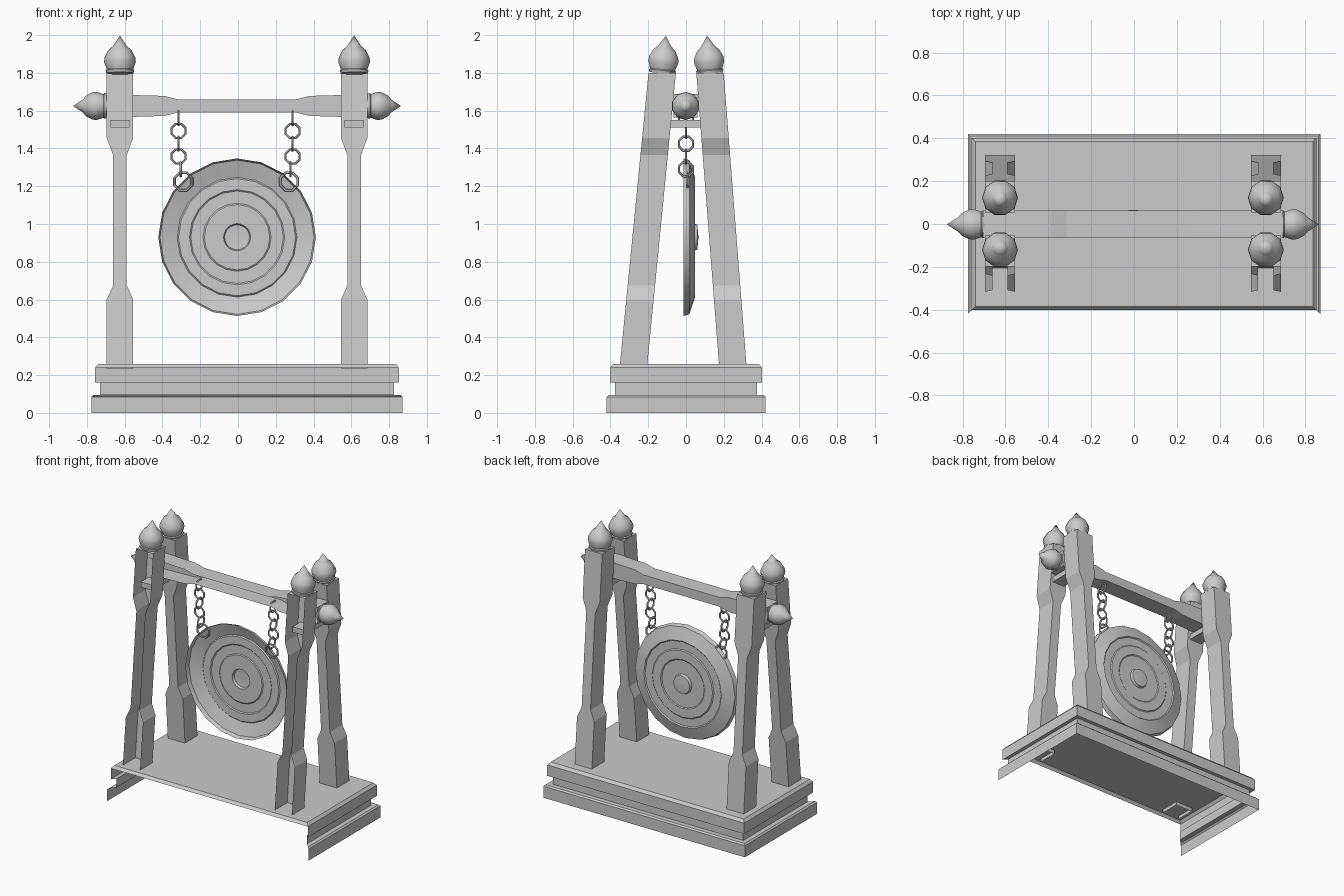
import bpy, bmesh
from math import radians, cos, sin, pi
from mathutils import Matrix, Vector

if "Cube" in bpy.data.objects:
    bpy.data.objects.remove(bpy.data.objects["Cube"])

CX = -0.005   # stand's middle line in x


def make(name, rings, closed=True, skip=(), cap_start=False, cap_end=False, smooth=None):
    """Loft equal-length rings of points; skip = side indices left open."""
    bm = bmesh.new()
    vr = [[bm.verts.new(p) for p in r] for r in rings]
    n = len(rings[0])
    for a, b in zip(vr, vr[1:]):
        for i in range(n):
            if i in skip:
                continue
            j = (i + 1) % n
            bm.faces.new((a[i], a[j], b[j], b[i]))
    if cap_start:
        bm.faces.new(vr[0][::-1])
    if cap_end:
        bm.faces.new(vr[-1])
    bmesh.ops.remove_doubles(bm, verts=bm.verts, dist=1e-5)
    bmesh.ops.recalc_face_normals(bm, faces=bm.faces)
    me = bpy.data.meshes.new(name)
    bm.to_mesh(me)
    bm.free()
    ob = bpy.data.objects.new(name, me)
    bpy.context.collection.objects.link(ob)
    if smooth:
        bpy.ops.object.select_all(action='DESELECT')
        ob.select_set(True)
        bpy.context.view_layer.objects.active = ob
        bpy.ops.object.shade_smooth_by_angle(angle=radians(smooth))
    return ob


def lathe(name, profile, n, mat, smooth=45):
    rings = [[mat @ Vector((r * cos(2 * pi * i / n), r * sin(2 * pi * i / n), h))
              for i in range(n)] for r, h in profile]
    return make(name, rings, smooth=smooth)


def rect(x0, x1, y0, y1, z):
    # side 0 faces -y, side 1 +x, side 2 +y, side 3 -x
    return [(x0, y0, z), (x1, y0, z), (x1, y1, z), (x0, y1, z)]


# Stepped plinth, open at the -y side and underneath
steps = [(0, 0), (0, .085), (.01, .095), (.045, .095), (.045, .16),
         (.018, .16), (.018, .24)]
top = [(.018, .24), (.035, .26)]


def tier(d, z):
    return rect(-.775 + d, .87 - d, -.42 + d, .42 - d, z)


make("plinth_sides", [tier(*s) for s in steps], skip=(0,))
make("plinth_deck", [tier(*s) for s in top], cap_end=True)

# Leaning posts with waisted middles and pointed finials
FINIAL = [(0, 0), (.072, 0), (.076, .015), (.070, .02), (.084, .06), (.081, .085),
          (.062, .122), (.038, .143), (.036, .146), (0, .2)]
POST = [(.235, .07), (.60, .07), (.675, .036), (1.365, .036), (1.455, .07), (1.8, .07)]
for side, sx in (("left", -1), ("right", 1)):
    x = CX + sx * .62
    for pos, y_low, y_top in (("front", -.277, -.126), ("back", .247, .127)):
        lean = (y_top - y_low) / 1.54
        rings = []
        for z, h in POST:
            y = y_low + lean * (z - .26)
            rings.append(rect(x - h, x + h, y - .0725, y + .0725, z))
        make(f"{pos}_{side}_post", rings, cap_end=True,
             skip=(0,) if pos == "front" else ())
        tilt = Vector((0, lean, 1)).to_track_quat('Z', 'Y').to_matrix().to_4x4()
        lathe(f"{pos}_{side}_finial", FINIAL, 10,
              Matrix.Translation((x, y_top, 1.798)) @ tilt)

    # Cross bar carrying the beam
    make(f"{side}_cross_bar",
         [rect(x - .05, x + .05, -.17, .17, z) for z in (1.51, 1.55)],
         cap_start=True, cap_end=True)

    # Finial on the beam end
    lathe(f"{side}_beam_finial", FINIAL, 10,
          Matrix.Translation((CX + sx * .69, -.002, 1.625))
          @ Matrix.Rotation(sx * pi / 2, 4, 'Y') @ Matrix.Scale(.89, 4))

# Beam, thinner in the middle, open at the -y side
beam = [(-.7, .062), (-.385, .053), (-.31, .034), (.31, .034), (.385, .053), (.7, .062)]
make("beam", [[(CX + x, -.065, 1.625 - h), (CX + x, -.065, 1.625 + h),
               (CX + x, .062, 1.625 + h), (CX + x, .062, 1.625 - h)] for x, h in beam],
     skip=(0,), cap_start=True, cap_end=True)


# Chains of alternating eight-sided links, with a larger ring on the gong
def link(name, centre, major, minor, rot):
    mat = Matrix.Translation(centre) @ rot
    profile = [(major + minor * cos(a), minor * sin(a))
               for a in (i * pi / 3 for i in range(7))]
    lathe(name, profile, 8, mat @ Matrix.Rotation(pi / 8, 4, 'Z'))


FACING = Matrix.Rotation(-pi / 2, 4, 'X')
EDGE_ON = Matrix.Rotation(pi / 2, 4, 'Y')
for side, sx in (("left", -1), ("right", 1)):
    for k in range(5):
        drift = .012 if k == 4 else 0
        link(f"{side}_chain_link_{k + 1}",
             (-.013 + sx * (.302 - drift), 0, 1.56 - .0675 * k),
             .040, .0065, FACING if k % 2 else EDGE_ON)
    link(f"{side}_gong_ring", (-.01 + sx * .28, .008, 1.225), .050, .0075, FACING)

# Gong: thin dished shell bulging towards +y, hollow from the front
GONG = [(.417, -.013), (.408, .018), (.317, .048), (.310, .041), (.252, .041),
        (.245, .047), (.180, .047), (.173, .042), (.072, .042), (.066, .060), (0, .066)]
lathe("gong", GONG, 20, Matrix.Translation((CX, 0, .93)) @ FACING, smooth=30)
